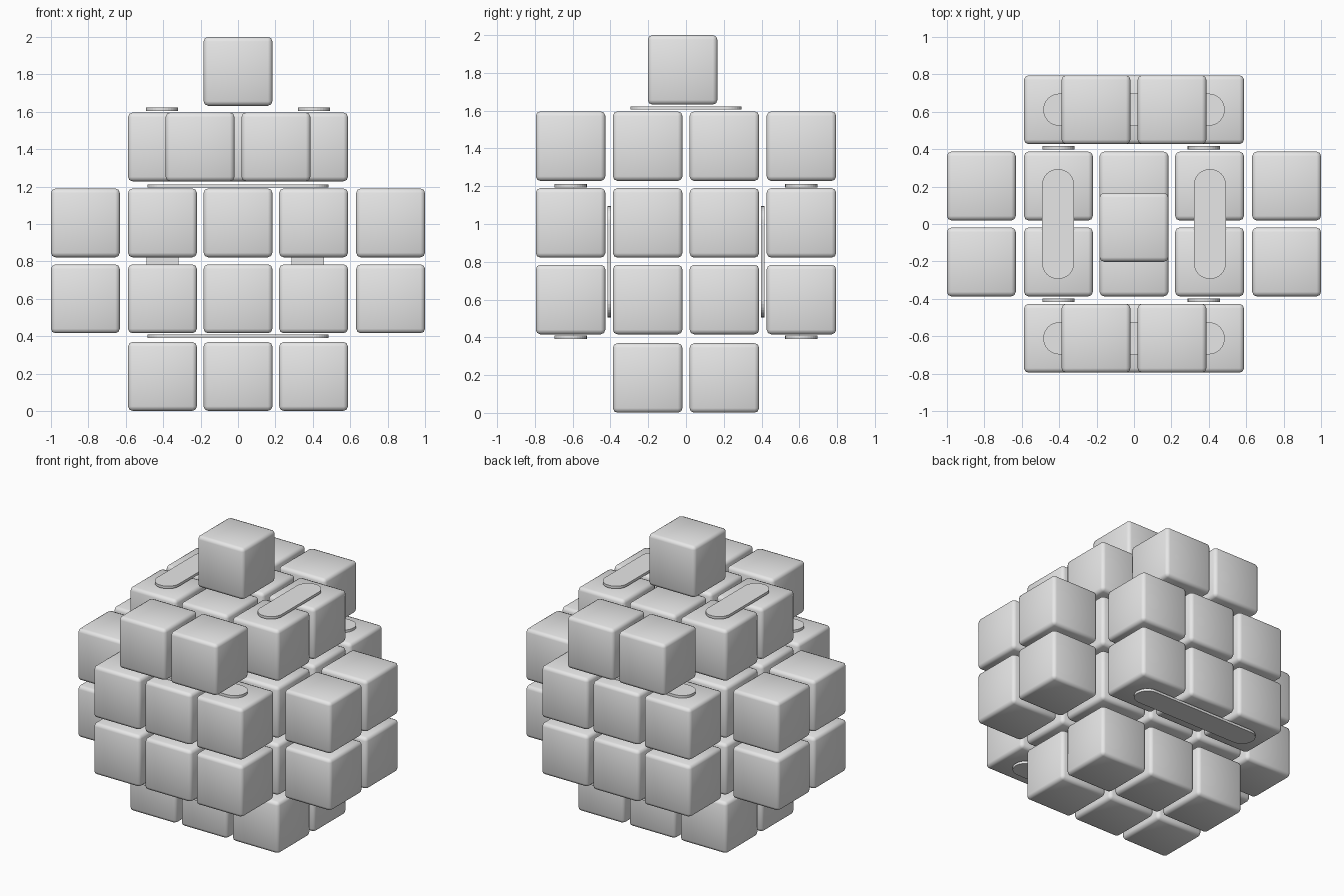
import bpy, bmesh, math
from mathutils import Matrix

cube = bpy.data.objects.get("Cube")
if cube:
    bpy.data.objects.remove(cube, do_unlink=True)

SIZE = 0.368    # block edge
THICK = 0.018   # link plate thickness
RADIUS = 0.086  # link plate end radius

grey = bpy.data.materials.new("light grey")
grey.use_nodes = True
grey.diffuse_color = (0.8, 0.8, 0.8, 1)
grey.node_tree.nodes["Principled BSDF"].inputs["Base Color"].default_value = (0.8, 0.8, 0.8, 1)


def add_object(name, mesh, location):
    obj = bpy.data.objects.new(name, mesh)
    obj.location = location
    bpy.context.collection.objects.link(obj)
    return obj


# Shared block: a cube with softened edges
def block_mesh():
    bm = bmesh.new()
    bmesh.ops.create_cube(bm, size=SIZE)
    bmesh.ops.bevel(bm, geom=bm.edges[:], offset=0.024, segments=2,
                    profile=0.5, affect='EDGES')
    for face in bm.faces:
        face.smooth = True
    mesh = bpy.data.meshes.new("block")
    bm.to_mesh(mesh)
    bm.free()
    mesh.materials.append(grey)
    return mesh


# Round-ended link plate, long along x and thin along z, then rotated
def plate_mesh(name, length, rotation=Matrix()):
    bm = bmesh.new()
    half = length / 2 - RADIUS
    steps = 16
    ring = []
    for side in (1, -1):
        for i in range(steps + 1):
            a = math.pi * i / steps - math.pi / 2
            ring.append(bm.verts.new((side * (half + RADIUS * math.cos(a)),
                                      side * RADIUS * math.sin(a), -THICK / 2)))
    base = bm.faces.new(ring)
    top = bmesh.ops.extrude_face_region(bm, geom=[base])
    verts = [v for v in top["geom"] if isinstance(v, bmesh.types.BMVert)]
    bmesh.ops.translate(bm, verts=verts, vec=(0, 0, THICK))
    bmesh.ops.recalc_face_normals(bm, faces=bm.faces[:])
    bmesh.ops.transform(bm, matrix=rotation, verts=bm.verts[:])
    mesh = bpy.data.meshes.new(name)
    bm.to_mesh(mesh)
    bm.free()
    mesh.materials.append(grey)
    return mesh


block = block_mesh()
LEVELS = [0.185, 0.6, 1.006, 1.412]
COLUMNS = (-0.404, 0, 0.404)
INNER = (-0.203, 0.203)
OUTER = (-0.611, 0.611)


def add_blocks(name, xs, ys, z):
    for x in xs:
        for y in ys:
            add_object(name, block, (x, y, z))


# Core columns on every level
for z in LEVELS:
    add_blocks("core_block", COLUMNS, INNER, z)

# Front, back and side blocks on the two middle levels
for z in LEVELS[1:3]:
    add_blocks("front_back_block", COLUMNS, OUTER, z)
    add_blocks("side_block", (-0.816, 0.816), INNER, z)

# Pairs of blocks at the upper front and back, and the top block
add_blocks("upper_block", INNER, OUTER, LEVELS[3])
add_object("top_block", block, (0, -0.018, 1.816))

# Link plates
wide = plate_mesh("wide_plate", 0.97)
deep = plate_mesh("deep_plate", 0.588, Matrix.Rotation(math.pi / 2, 4, 'Z'))
upright = plate_mesh("upright_plate", 0.588,
                     Matrix.Rotation(math.pi / 2, 4, 'Z') @ Matrix.Rotation(math.pi / 2, 4, 'X')
                     @ Matrix.Rotation(math.pi / 2, 4, 'Z'))
# Stand the upright plate in the xz plane, thin along y
upright = plate_mesh("upright_plate", 0.588,
                     Matrix.Rotation(math.pi / 2, 4, 'X') @ Matrix.Rotation(math.pi / 2, 4, 'Z'))

for y in OUTER:
    add_object("lower_link_plate", wide, (0, y, 0.4))
    add_object("upper_link_plate", wide, (0, y, 1.203))
for x in (-0.406, 0.406):
    add_object("top_link_plate", deep, (x, 0, 1.614))
for x in (-0.404, 0.373):
    for y in (-0.407, 0.407):
        add_object("upright_link_plate", upright, (x, y, 0.8))
